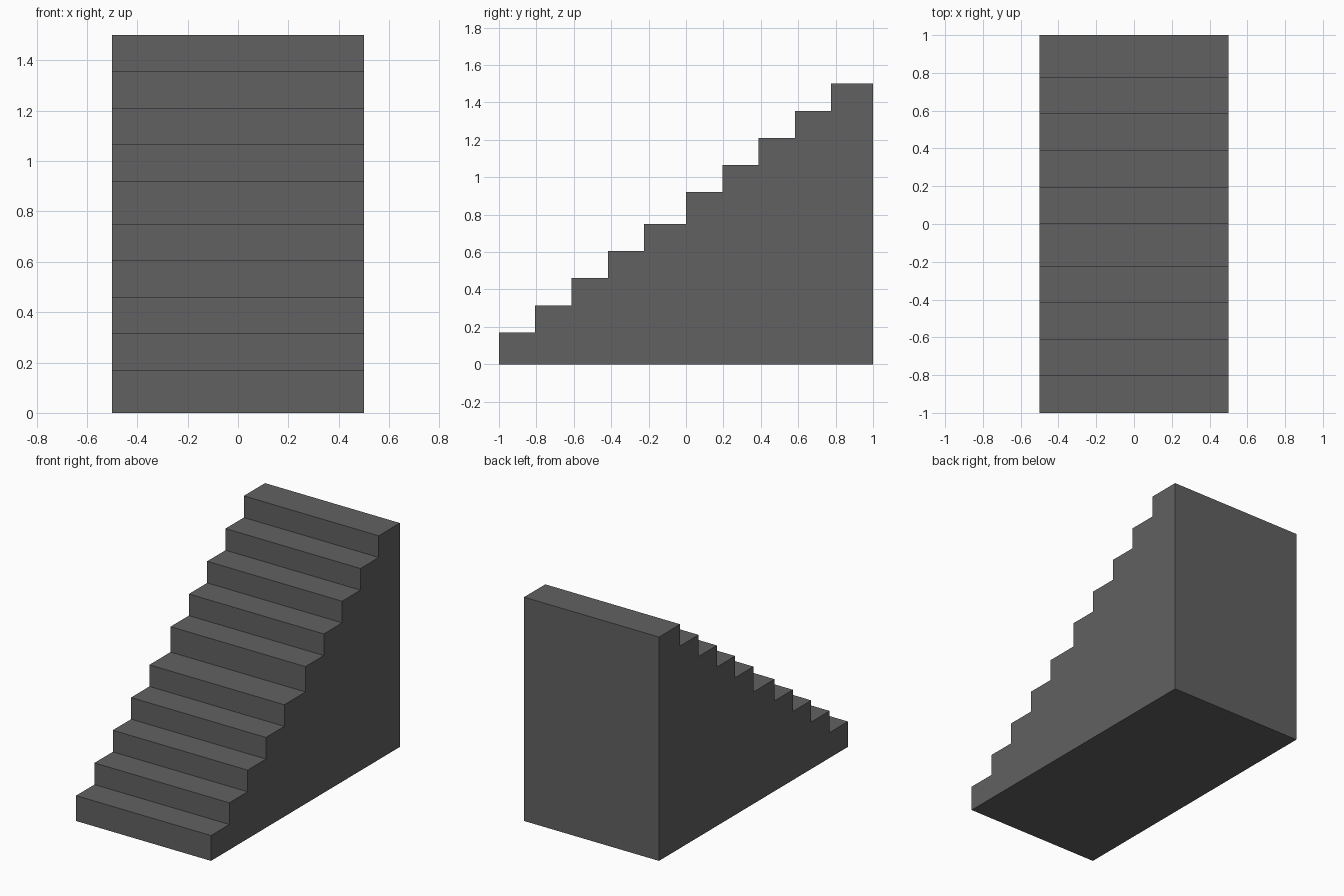
import bpy, bmesh

if "Cube" in bpy.data.objects:
    bpy.data.objects.remove(bpy.data.objects["Cube"])

# Single dark grey colour
grey = bpy.data.materials.new("dark_grey")
grey.diffuse_color = (0.12, 0.12, 0.12, 1)
grey.use_nodes = True
grey.node_tree.nodes["Principled BSDF"].inputs["Base Color"].default_value = grey.diffuse_color

WIDTH, DEPTH, HEIGHT = 1.0, 2.0, 1.5
RUN, RISE = 0.194, 0.145      # regular tread and riser
STEPS = 5                     # steps per flight, two equal flights

# Stepped side profile (y, z): each flight has a taller first riser and a deeper last tread
profile = [(DEPTH / 2, 0), (-DEPTH / 2, 0)]
for flight in range(2):
    y0, z1 = -1 + flight, HEIGHT / 2 * (flight + 1)
    for i in range(STEPS):
        z = z1 - (STEPS - 1 - i) * RISE
        y_end = y0 + (i + 1) * RUN if i < STEPS - 1 else y0 + 1
        if flight or i:
            profile.append((y0 + i * RUN, profile[-1][1]))
        profile.append((y0 + i * RUN, z))
profile += [(DEPTH / 2, HEIGHT)]

# Extrude the profile across the width
bm = bmesh.new()
side = bm.faces.new([bm.verts.new((-WIDTH / 2, y, z)) for y, z in profile])
moved = bmesh.ops.extrude_face_region(bm, geom=[side], use_keep_orig=True)["geom"]
bmesh.ops.translate(bm, vec=(WIDTH, 0, 0),
                    verts=[v for v in moved if isinstance(v, bmesh.types.BMVert)])
bmesh.ops.recalc_face_normals(bm, faces=bm.faces)

mesh = bpy.data.meshes.new("staircase")
bm.to_mesh(mesh)
bm.free()
mesh.materials.append(grey)
bpy.context.collection.objects.link(bpy.data.objects.new("staircase", mesh))
